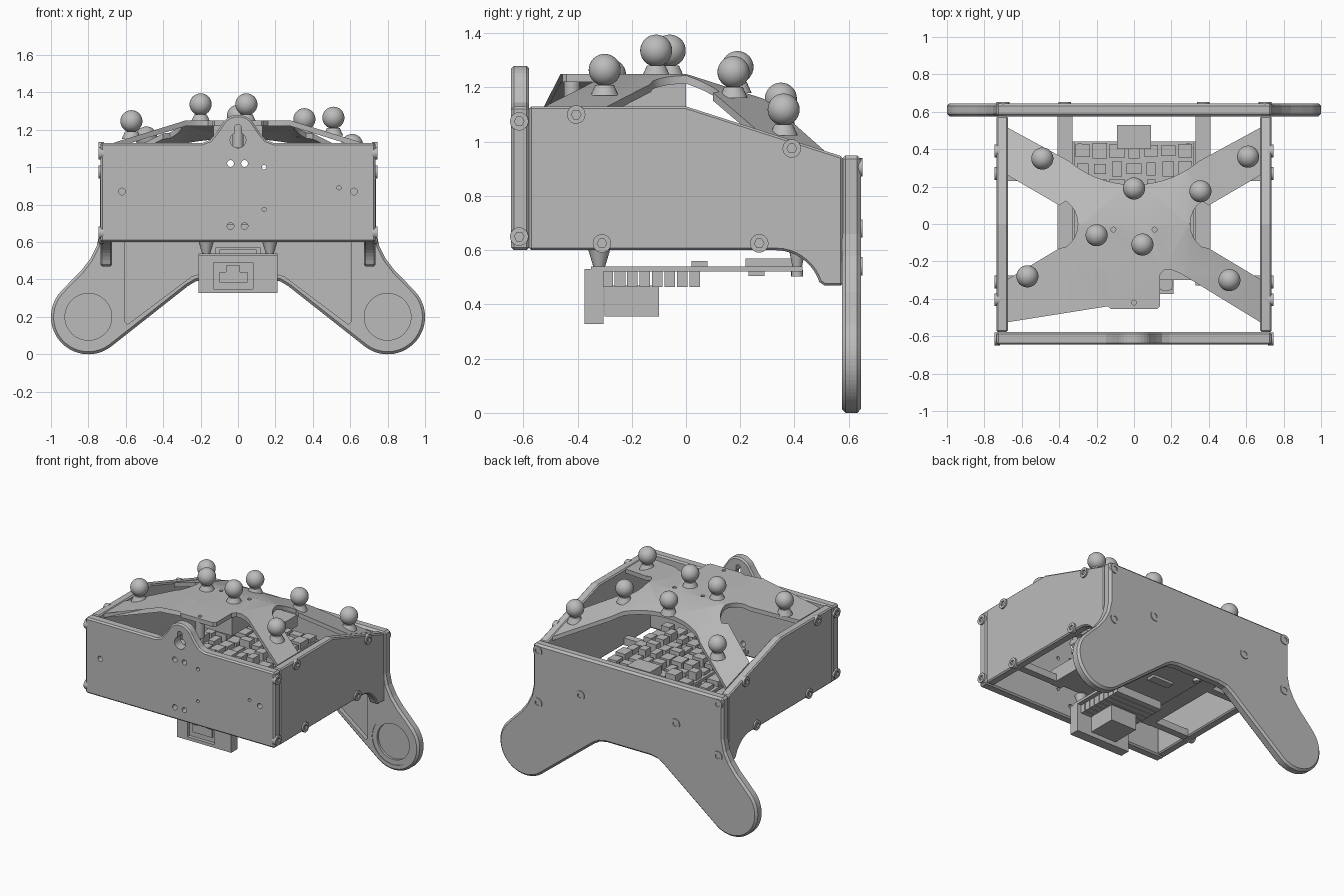
import bpy, bmesh, math, random
from mathutils import Vector, Matrix

if "Cube" in bpy.data.objects:
    bpy.data.objects.remove(bpy.data.objects["Cube"])
random.seed(4)

grey = bpy.data.materials.new("plain grey")
grey.use_nodes = True
grey.diffuse_color = (0.5, 0.5, 0.5, 1)
grey.node_tree.nodes["Principled BSDF"].inputs["Base Color"].default_value = (0.5, 0.5, 0.5, 1)


def finish(name, bm, smooth=False):
    bmesh.ops.recalc_face_normals(bm, faces=bm.faces)
    me = bpy.data.meshes.new(name)
    bm.to_mesh(me)
    bm.free()
    me.materials.append(grey)
    ob = bpy.data.objects.new(name, me)
    bpy.context.collection.objects.link(ob)
    bpy.ops.object.select_all(action='DESELECT')
    ob.select_set(True)
    bpy.context.view_layer.objects.active = ob
    if smooth:
        bpy.ops.object.shade_smooth_by_angle(angle=math.radians(35))
    return ob


def add_box(bm, x0, x1, y0, y1, z0, z1):
    m = Matrix.Translation(((x0 + x1) / 2, (y0 + y1) / 2, (z0 + z1) / 2))
    bmesh.ops.create_cube(bm, size=1, matrix=m @ Matrix.Diagonal((x1 - x0, y1 - y0, z1 - z0, 1)))


def add_rod(bm, p, axis, r, depth, r2=None, sides=24):
    rot = Vector((0, 0, 1)).rotation_difference(Vector(axis)).to_matrix().to_4x4()
    bmesh.ops.create_cone(bm, cap_ends=True, segments=sides, radius1=r, radius2=r if r2 is None else r2,
                          depth=depth, matrix=Matrix.Translation(p) @ rot)


def boxes(name, *dims):
    bm = bmesh.new()
    for d in dims:
        add_box(bm, *d)
    return finish(name, bm)


def apply_mod(ob, kind, **props):
    bpy.context.view_layer.objects.active = ob
    m = ob.modifiers.new(kind.lower(), kind)
    for k, v in props.items():
        setattr(m, k, v)
    bpy.ops.object.modifier_apply(modifier=m.name)


def add_prism(bm, pts, place, a, b):
    face = bm.faces.new([bm.verts.new(place(u, v, a)) for u, v in pts])
    ext = bmesh.ops.extrude_face_region(bm, geom=[face])["geom"]
    step = Vector(place(0, 0, b)) - Vector(place(0, 0, a))
    bmesh.ops.translate(bm, vec=step, verts=[e for e in ext if isinstance(e, bmesh.types.BMVert)])


def plate(name, pts, place, a, b, bevel=0.01):
    bm = bmesh.new()
    add_prism(bm, pts, place, a, b)
    ob = finish(name, bm)
    apply_mod(ob, 'BEVEL', width=bevel, segments=1, limit_method='ANGLE', angle_limit=math.radians(50))
    return ob


def cut(ob, bm):
    cutter = finish("cutter", bm)
    cutter.hide_render = True
    apply_mod(ob, 'BOOLEAN', operation='DIFFERENCE', object=cutter, solver='EXACT')
    bpy.data.objects.remove(cutter)


def arc(cx, cy, r, a, b, n):
    return [(cx + r * math.cos(math.radians(a + (b - a) * i / n)),
             cy + r * math.sin(math.radians(a + (b - a) * i / n))) for i in range(n + 1)]


def mirrored(half):
    return half + [(-u, v) for u, v in reversed(half) if abs(u) > 1e-6]


def xz(u, v, d):
    return (u, d, v)


def yz(u, v, d):
    return (d, u, v)


def xy(u, v, d):
    return (u, v, d)


# Front wall with hanging tab, keyhole and small holes
half = [(0.735, 0.6), (0.735, 1.13), (0.19, 1.13), (0.15, 1.145), (0.12, 1.18)] + arc(0, 1.18, 0.1, 25, 90, 6)
front = plate("front_wall", mirrored(half), xz, -0.645, -0.578)
bm = bmesh.new()
holes = [(-0.04, 1.02, 0.018), (0.035, 1.02, 0.018), (0.14, 1.0, 0.012), (-0.62, 0.87, 0.018), (0.62, 0.87, 0.018),
         (0.54, 0.89, 0.011), (0.14, 0.775, 0.011), (-0.04, 0.685, 0.018), (0.035, 0.685, 0.018)]
for x, z, r in holes:
    add_rod(bm, (x, -0.61, z), (0, 1, 0), r, 0.2)
cut(front, bm)
bm = bmesh.new()
add_prism(bm, arc(0, 1.145, 0.042, 115, 425, 20) + arc(0, 1.21, 0.018, 0, 180, 8), xz, -0.7, -0.5)
cut(front, bm)

# Side walls with a sloped rear top and a curved drop at the rear
side = [(-0.578, 0.6), (0.33, 0.6)] + arc(0.33, 0.43, 0.17, 80, 18, 8) + [
    (0.51, 0.47), (0.578, 0.47), (0.578, 0.945), (0, 1.13), (-0.578, 1.13)]
for s, label in ((1, "left"), (-1, "right")):
    plate(label + "_wall", side, yz, s * 0.675, s * 0.735, 0.008)

# Rear wall with two round feet
half = [(0, 0.4), (0.17, 0.4), (0.225, 0.39), (0.27, 0.363)] + arc(0.8, 0.2, 0.2, 232, 400, 32) + [
    (0.9, 0.385), (0.84, 0.445), (0.79, 0.51), (0.755, 0.58), (0.738, 0.66), (0.738, 0.95)]
rear = plate("rear_wall", mirrored(half), xz, 0.575, 0.645, 0.014)
bm = bmesh.new()
add_prism(bm, mirrored([(0.2, 0.43), (0.25, 0.415), (0.59, 0.16), (0.605, 0.175), (0.605, 0.75)]), xz, 0.5, 0.605)
cut(rear, bm)
for r, depth in ((0.16, 0.004), (0.125, 0.02)):
    bm = bmesh.new()
    for s in (1, -1):
        add_rod(bm, (s * 0.8, 0.525 + depth, 0.2), (0, 1, 0), r, 0.1, sides=48)
    cut(rear, bm)


# Hex-socket screws
def screw(name, p, n):
    bm = bmesh.new()
    add_rod(bm, p, n, 0.034, 0.03)
    ob = finish(name, bm, True)
    bm = bmesh.new()
    add_rod(bm, Vector(p) + Vector(n) * 0.015, n, 0.018, 0.03, sides=6)
    cut(ob, bm)


for s in (1, -1):
    for y, z in ((-0.615, 1.075), (-0.405, 1.1), (0.39, 0.975), (-0.615, 0.65), (-0.31, 0.625), (0.27, 0.625)):
        screw("side_screw", (s * 0.731, y, z), (s, 0, 0))
    for x, z in ((0.7, 0.905), (0.7, 0.54), (0.37, 0.68)):
        screw("rear_screw", (s * x, 0.636, z), (0, 1, 0))

# Floor plate, rails and cross bars
floor = boxes("floor_plate", (-0.37, 0.37, -0.3, 0.44, 0.6, 0.625))
bm = bmesh.new()
add_box(bm, -0.05, 0.05, 0.1, 0.2, 0.5, 0.7)
cut(floor, bm)
boxes("floor_rails", *[(s * 0.37 - 0.04, s * 0.37 + 0.04, -0.33, 0.578, 0.6, 0.7) for s in (1, -1)])
boxes("cross_bars", *[(s * 0.54 - 0.14, s * 0.54 + 0.14, y - 0.025, y + 0.025, 0.6, 0.65)
                      for s in (1, -1) for y in (-0.3, 0.255)])


# Stacked circuit boards covered in small components
def board(name, x, y0, y1, z, nx, ny, tall):
    bm = bmesh.new()
    add_box(bm, -x, x, y0, y1, z, z + 0.02)
    dx, dy = 2 * x / nx, (y1 - y0) / ny
    for i in range(nx):
        for j in range(ny):
            cx, cy = -x + dx * (i + 0.5), y0 + dy * (j + 0.5)
            w, d = dx * random.uniform(0.25, 0.45), dy * random.uniform(0.25, 0.45)
            add_box(bm, cx - w, cx + w, cy - d, cy + d, z + 0.02, z + 0.02 + random.uniform(0.02, tall))
    finish(name, bm)


board("lower_board", 0.32, -0.24, 0.44, 0.69, 6, 6, 0.04)
board("upper_board", 0.32, -0.24, 0.44, 0.82, 7, 7, 0.06)
boxes("rear_socket", (-0.09, 0.09, 0.4, 0.53, 0.84, 0.92))
bm = bmesh.new()
for x in (-0.29, 0.29):
    for y in (-0.21, 0.41):
        add_rod(bm, (x, y, 0.74), (0, 0, 1), 0.022, 0.24, sides=12)
finish("board_posts", bm, True)

# Underslung board with fins, housing and connector
boxes("under_board", (-0.21, 0.21, -0.35, 0.43, 0.522, 0.54), (-0.1, 0.1, 0.02, 0.08, 0.54, 0.56),
      (-0.12, 0.12, 0.22, 0.4, 0.54, 0.57), (-0.08, 0.08, 0.23, 0.29, 0.505, 0.522))
boxes("cooling_fins", *[(-0.18, 0.18, -0.31 + i * 0.046, -0.27 + i * 0.046, 0.465, 0.522) for i in range(8)])
boxes("under_housing", (-0.1, 0.1, -0.3, -0.1, 0.355, 0.47))
block = boxes("connector", (-0.21, 0.21, -0.375, -0.305, 0.328, 0.53))
bm = bmesh.new()
add_box(bm, -0.13, 0.08, -0.4, -0.35, 0.35, 0.49)
cut(block, bm)
boxes("connector_pin_block", (-0.1, 0.05, -0.36, -0.34, 0.385, 0.44), (-0.065, 0.01, -0.36, -0.34, 0.44, 0.475))
bm = bmesh.new()
for x in (-0.17, 0.17):
    add_rod(bm, (x, -0.32, 0.57), (0, 0, 1), 0.022, 0.06, 0.04, 16)
    add_rod(bm, (x, 0.41, 0.57), (0, 0, 1), 0.018, 0.06, 0.03, 16)
    add_rod(bm, (x, 0.41, 0.515), (0, 0, 1), 0.022, 0.025, sides=16)
finish("standoffs", bm, True)


# Cross-shaped top bracket that folds down to the wall tops
def top_height(x, y):
    return 1.25 - 0.32 * max(y, 0) - 0.31 * max(abs(x) - 0.28, 0)


half = [(0, -0.455), (0.125, -0.455), (0.14, -0.44), (0.14, -0.27), (0.16, -0.245), (0.2, -0.245), (0.25, -0.265),
        (0.675, -0.525), (0.675, -0.295), (0.4, -0.13)] + arc(0.45, 0, 0.15, 235, 125, 8) + [
        (0.4, 0.1), (0.675, 0.26), (0.675, 0.515)] + arc(0, 0.75, 0.54, 310, 270, 12)
bm = bmesh.new()
bm.faces.new([bm.verts.new((x, y, 0)) for x, y in mirrored(half)])
bmesh.ops.triangulate(bm, faces=bm.faces)
for co, no in (((0.28, 0, 0), (1, 0, 0)), ((-0.28, 0, 0), (1, 0, 0)), ((0, 0, 0), (0, 1, 0))):
    bmesh.ops.bisect_plane(bm, geom=bm.verts[:] + bm.edges[:] + bm.faces[:], plane_co=co, plane_no=no)
for v in bm.verts:
    v.co.z = top_height(v.co.x, v.co.y)
ext = bmesh.ops.extrude_face_region(bm, geom=bm.faces[:])["geom"]
bmesh.ops.translate(bm, vec=(0, 0, -0.03), verts=[e for e in ext if isinstance(e, bmesh.types.BMVert)])
bracket = finish("top_bracket", bm, True)
bm = bmesh.new()
for x, y in ((-0.11, -0.03), (0.11, -0.03), (0, -0.42)):
    add_rod(bm, (x, y, 1.24), (0, 0, 1), 0.013, 0.2, sides=16)
cut(bracket, bm)
boxes("hanging_box", (-0.13, 0.13, -0.25, 0.0, 1.08, 1.222))
bm = bmesh.new()
add_rod(bm, (0, -0.42, 1.165), (0, 0, 1), 0.03, 0.12)
finish("bracket_post", bm, True)

# Marker balls on flared pegs
for x, y in ((-0.57, -0.28), (0.51, -0.3), (-0.2, -0.06), (0.045, -0.11),
             (0, 0.19), (0.355, 0.175), (-0.49, 0.35), (0.61, 0.36)):
    z = top_height(x, y) + 0.086
    bm = bmesh.new()
    bmesh.ops.create_uvsphere(bm, u_segments=32, v_segments=16, radius=0.059, matrix=Matrix.Translation((x, y, z)))
    add_rod(bm, (x, y, z - 0.075), (0, 0, 1), 0.052, 0.04, 0.034)
    finish("marker_ball", bm, True)
